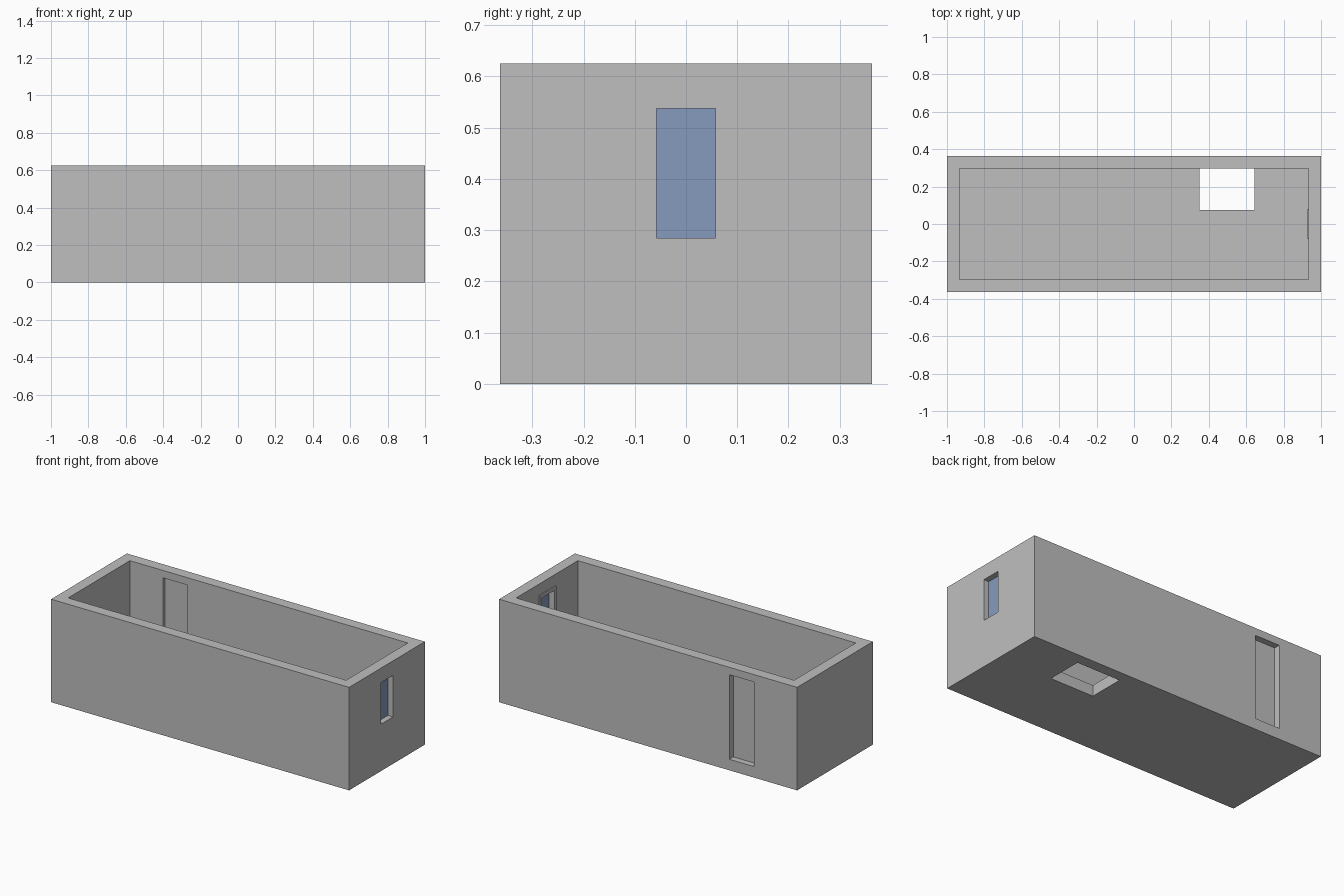
import bpy
import bmesh
from mathutils import Vector

if "Cube" in bpy.data.objects:
    bpy.data.objects.remove(bpy.data.objects["Cube"], do_unlink=True)


def material(name, colour):
    mat = bpy.data.materials.new(name)
    mat.use_nodes = True
    mat.diffuse_color = colour
    mat.node_tree.nodes["Principled BSDF"].inputs["Base Color"].default_value = colour
    return mat


def box(name, low, high, mat):
    low, high = Vector(low), Vector(high)
    bm = bmesh.new()
    bmesh.ops.create_cube(bm, size=1)
    for v in bm.verts:
        v.co = (low + high) / 2 + v.co * (high - low)
    mesh = bpy.data.meshes.new(name)
    bm.to_mesh(mesh)
    bm.free()
    mesh.materials.append(mat)
    obj = bpy.data.objects.new(name, mesh)
    bpy.context.collection.objects.link(obj)
    return obj


def cut(target, low, high):
    cutter = box("cutter", low, high, target.data.materials[0])
    cutter.hide_render = True
    mod = target.modifiers.new("cut", 'BOOLEAN')
    mod.operation, mod.solver, mod.object = 'DIFFERENCE', 'EXACT', cutter
    bpy.context.view_layer.objects.active = target
    bpy.ops.object.modifier_apply(modifier=mod.name)
    bpy.data.objects.remove(cutter, do_unlink=True)


grey = material("wall grey", (0.52, 0.52, 0.52, 1))
blue = material("glass blue", (0.24, 0.33, 0.52, 1))

X, Y, H, T = 1.0, 0.363, 0.625, 0.067
IX, IY = X - T, Y - T
DOOR = (-0.71, -0.545, T, 0.58)          # x range, z range
WIN = (0.058, 0.285, 0.537)              # half width, z range

# Open-topped room with its cavity, doorway, window and floor hatch
room = box("room_shell", (-X, -Y, 0), (X, Y, H), grey)
cut(room, (-IX, -IY, T), (IX, IY, H + 0.1))
cut(room, (DOOR[0], IY - 0.05, DOOR[2]), (DOOR[1], Y + 0.05, DOOR[3]))
cut(room, (IX - 0.05, -WIN[0], WIN[1]), (X + 0.05, WIN[0], WIN[2]))
cut(room, (0.35, 0.075, -0.05), (0.643, IY, T + 0.05))

# Door leaf set into the back wall
box("door", (DOOR[0], Y - 0.047, DOOR[2]), (DOOR[1], Y - 0.038, DOOR[3]), grey)

# Window pane and the raised trim around it on the inside
box("window_pane", (X - 0.04, -WIN[0], WIN[1]), (X - 0.034, WIN[0], WIN[2]), blue)
R = 0.02
trim = box("window_trim", (IX - 0.008, -WIN[0] - R, WIN[1] - R),
           (IX, WIN[0] + R, WIN[2] + R), grey)
cut(trim, (IX - 0.05, -WIN[0], WIN[1]), (IX + 0.05, WIN[0], WIN[2]))
